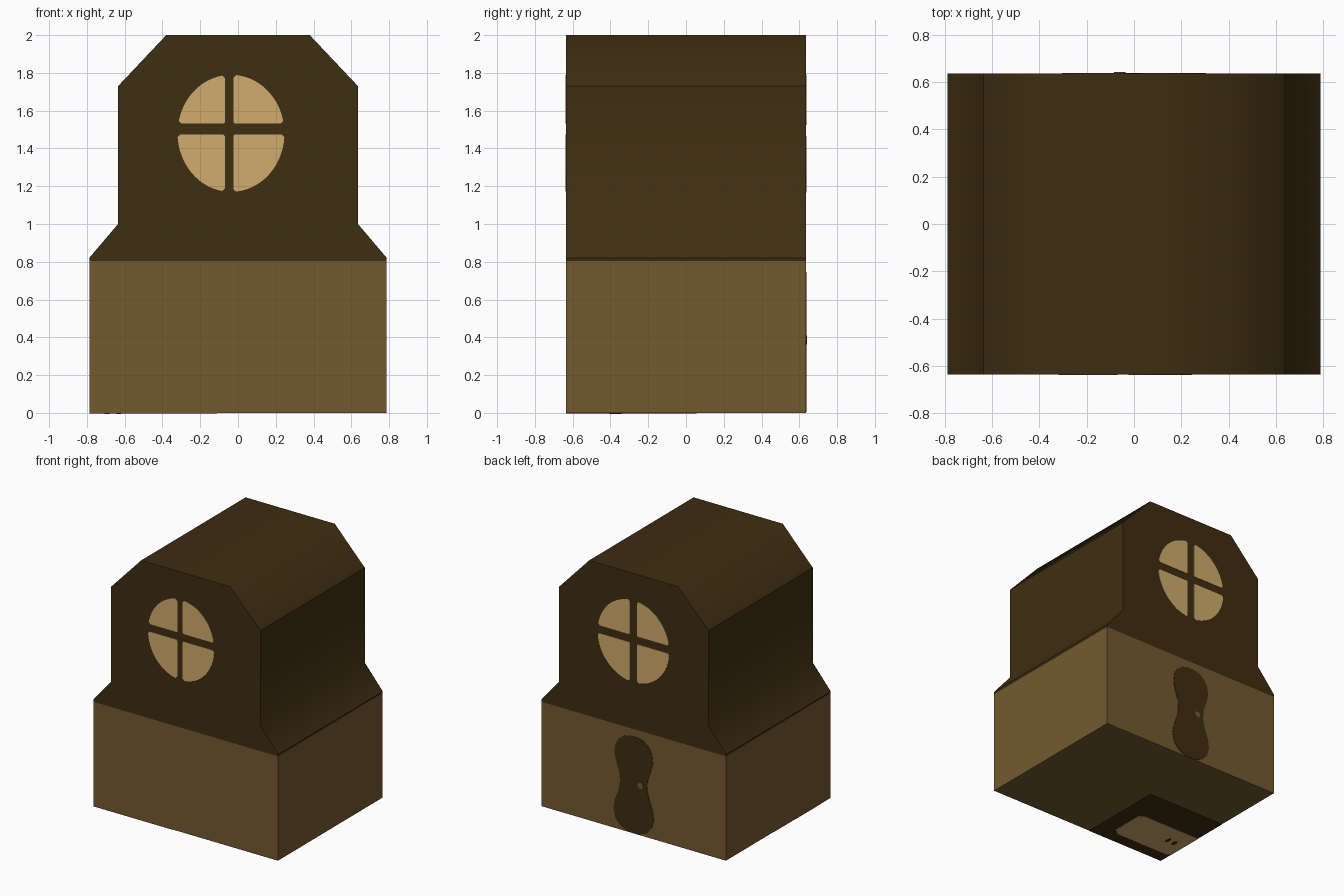
import bpy, bmesh, math

if "Cube" in bpy.data.objects:
    bpy.data.objects.remove(bpy.data.objects["Cube"])

D = 0.635   # half depth
W = 0.785   # half width of the lower walls
SPLIT = 0.803  # height where the dark upper part begins


def material(name, rgb):
    lin = [((c / 255 + 0.055) / 1.055) ** 2.4 if c > 10 else c / 255 / 12.92 for c in rgb]
    m = bpy.data.materials.new(name)
    m.diffuse_color = (*lin, 1)
    m.use_nodes = True
    m.node_tree.nodes["Principled BSDF"].inputs["Base Color"].default_value = m.diffuse_color
    return m


BROWN = material("mid brown", (116, 90, 47))
DARK = material("dark brown", (63, 46, 17))
TAN = material("pale tan", (208, 172, 109))


def finish(name, bm, mat, recalc=True):
    if recalc:
        bmesh.ops.recalc_face_normals(bm, faces=bm.faces)
    me = bpy.data.meshes.new(name)
    bm.to_mesh(me)
    bm.free()
    ob = bpy.data.objects.new(name, me)
    bpy.context.collection.objects.link(ob)
    me.materials.append(mat)
    return ob


def shell(name, rows, mat, floor=False, roof=False, sharp_z=None):
    """Stack of rows (half width, height) swept through the depth."""
    bm = bmesh.new()
    rings = [[bm.verts.new(p) for p in ((-w, -D, z), (w, -D, z), (w, D, z), (-w, D, z))]
             for w, z in rows]
    for a, b in zip(rings, rings[1:]):
        for i in range(4):
            j = (i + 1) % 4
            f = bm.faces.new((a[i], a[j], b[j], b[i]))
            f.smooth = sharp_z is not None and i % 2 == 1  # only the sides are smooth
    if floor:
        bm.faces.new(rings[0][::-1])
    if roof:
        bm.faces.new(rings[-1]).smooth = True
    for e in bm.edges:
        if sharp_z and all(any(abs(v.co.z - s) < 0.001 for s in sharp_z) for v in e.verts):
            e.smooth = False
    return finish(name, bm, mat)


def plates(name, outlines, mat, place, thick=0.003):
    """Thin flat plates; place(u, v, h) maps an outline point at height h to 3D."""
    bm = bmesh.new()
    for pts in outlines:
        low = [bm.verts.new(place(u, v, 0)) for u, v in pts]
        top = [bm.verts.new(place(u, v, thick)) for u, v in pts]
        bm.faces.new(low[::-1])
        bm.faces.new(top)
        n = len(pts)
        for i in range(n):
            j = (i + 1) % n
            bm.faces.new((low[i], low[j], top[j], top[i]))
    return finish(name, bm, mat)


def front(u, v, h):
    return (u, -D - h, v)


def back(u, v, h):
    return (u, D + h, v)


def panes(cx, cz, rx, rz, bx, bz, hx, hz):
    """Four window panes: an ellipse split by a cross of bars."""
    out = []
    c = 0.014  # clipped corner
    for sx in (-1, 1):
        for sz in (-1, 1):
            x0, z0 = bx + sx * hx, bz + sz * hz
            dx, dz = sx * (x0 - cx), sz * (z0 - cz)
            a0 = math.asin((dz + c) / rz)
            a1 = math.acos((dx + c) / rx)
            arc = [(cx + sx * rx * math.cos(a), cz + sz * rz * math.sin(a))
                   for a in (a0 + (a1 - a0) * i / 14 for i in range(15))]
            out.append([(x0 + sx * c / 2, z0), (arc[0][0] - sx * c, z0), *arc,
                        (x0, arc[-1][1] - sz * c), (x0, z0 + sz * c / 2)])
    return out


def disc(cx, cz, r, rz=None, n=14):
    return [(cx + r * math.cos(2 * math.pi * i / n),
             cz + (rz or r) * math.sin(2 * math.pi * i / n)) for i in range(n)]


# Main body: brown lower walls and dark upper storey with flared eaves
shell("lower_walls", [(W, 0), (W, SPLIT)], BROWN, floor=True)
shell("upper_storey_and_roof",
      [(W, SPLIT), (0.788, 0.82), (0.635, 1.0), (0.635, 1.73), (0.38, 2.0)],
      DARK, roof=True, sharp_z=(0.82, 1.73))

# Round windows on both gables
plates("front_window", panes(-0.037, 1.48, 0.283, 0.31, -0.047, 1.502, 0.023, 0.029), TAN, front)
plates("back_window", panes(0, 1.48, 0.306, 0.316, 0, 1.495, 0.03, 0.03), TAN, back)

# Waisted back door and its knob
half = [(0.05, 0.004), (0.11, 0.03), (0.155, 0.08), (0.172, 0.15), (0.16, 0.22),
        (0.13, 0.30), (0.116, 0.37), (0.12, 0.44), (0.145, 0.51), (0.163, 0.58),
        (0.155, 0.65), (0.125, 0.70), (0.078, 0.735), (0.03, 0.746)]
plates("back_door", [half + [(-x, z) for x, z in reversed(half)]], DARK, back)
plates("door_knob", [disc(-0.06, 0.385, 0.024)], BROWN, back, 0.006)

# Painted patch on the underside
def under(u, v, h):
    return (u - W, v - D, 0.001 - h)


plates("underside_patch", [[(0, 0), (0.675, 0), (0.675, 0.69), (0, 0.69)]], DARK, under, 0.003)
plates("underside_panel",
       [[(0, 0.12), (0.03, 0.10), (0.49, 0.10), (0.54, 0.14), (0.54, 0.38),
         (0.50, 0.42), (0, 0.42)]], TAN, under, 0.005)
plates("underside_spots", [disc(0.153, 0.265, 0.012, 0.03), disc(0.092, 0.262, 0.014, 0.032)],
       DARK, under, 0.007)
